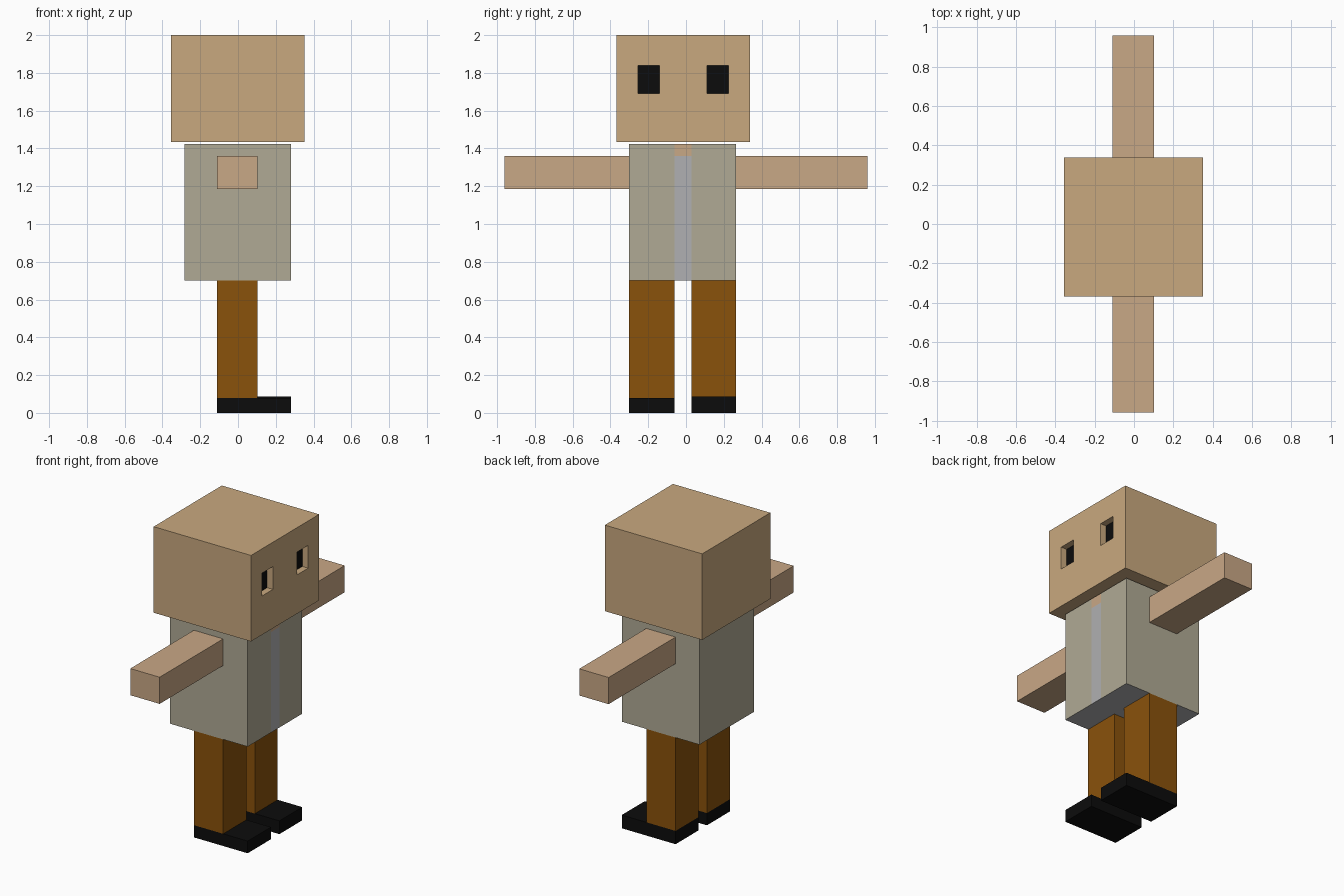
import bpy, bmesh
from mathutils import Vector

if "Cube" in bpy.data.objects:
    bpy.data.objects.remove(bpy.data.objects["Cube"])


def material(name, hex_rgb):
    def lin(v):
        v /= 255
        return v / 12.92 if v <= 0.04045 else ((v + 0.055) / 1.055) ** 2.4
    m = bpy.data.materials.new(name)
    m.diffuse_color = (*[lin(hex_rgb >> s & 255) for s in (16, 8, 0)], 1)
    m.use_nodes = True
    m.node_tree.nodes["Principled BSDF"].inputs["Base Color"].default_value = m.diffuse_color
    return m


SKIN = material("head_skin", 0xC9A97F)
ARM = material("arm_skin", 0xC9A886)
JACKET = material("jacket_cloth", 0xB0AA95)
SHIRT = material("shirt_cloth", 0xB0B0B2)
TROUSER = material("trouser_cloth", 0x8A520B)
BLACK = material("black", 0x0C0C0C)


def box(name, x, y, z, mats, y_cuts=(), z_cuts=(), edit=None):
    """Box from (min, max) ranges, optionally sliced and then edited."""
    bm = bmesh.new()
    bmesh.ops.create_cube(bm, size=1)
    for v in bm.verts:
        v.co = [r[0] + (c + 0.5) * (r[1] - r[0]) for r, c in zip((x, y, z), v.co)]
    for axis, cuts in ((1, y_cuts), (2, z_cuts)):
        for c in cuts:
            co, no = Vector(), Vector()
            co[axis], no[axis] = c, 1
            bmesh.ops.bisect_plane(bm, geom=bm.verts[:] + bm.edges[:] + bm.faces[:],
                                   plane_co=co, plane_no=no)
    bm.normal_update()
    if edit:
        edit(bm)
    bmesh.ops.recalc_face_normals(bm, faces=bm.faces)
    me = bpy.data.meshes.new(name)
    bm.to_mesh(me)
    bm.free()
    for m in mats:
        me.materials.append(m)
    ob = bpy.data.objects.new(name, me)
    bpy.context.collection.objects.link(ob)
    return ob


# Head with two sunken eyes on the +x face
EYES_Y, EYE_Z, EYE_DEPTH = ((-0.255, -0.14), (0.11, 0.225)), (1.69, 1.84), 0.042


def sink_eyes(bm):
    def is_eye(f):
        c = f.calc_center_median()
        return (f.normal.x > 0.9 and EYE_Z[0] < c.z < EYE_Z[1]
                and any(a < c.y < b for a, b in EYES_Y))
    for f in [f for f in bm.faces if is_eye(f)]:
        res = bmesh.ops.extrude_discrete_faces(bm, faces=[f])
        for floor in res["faces"]:
            floor.material_index = 1
            bmesh.ops.translate(bm, verts=floor.verts, vec=(-EYE_DEPTH, 0, 0))


box("head", (-0.355, 0.352), (-0.368, 0.339), (1.435, 2.0), [SKIN, BLACK],
    [c for e in EYES_Y for c in e], EYE_Z, sink_eyes)


# Torso: open jacket, shirt stripe and bare neckline on the +x face
def dress(bm):
    for f in bm.faces:
        c = f.calc_center_median()
        if abs(f.normal.z) > 0.9:
            f.material_index = 1
        elif f.normal.x > 0.9 and -0.06 < c.y < 0.028:
            f.material_index = 2 if c.z > 1.36 else 1


box("torso", (-0.284, 0.281), (-0.301, 0.265), (0.70, 1.424),
    [JACKET, SHIRT, ARM], (-0.06, 0.028), (1.36,), dress)

# Arms, legs and shoes on both sides
LIMB_X = (-0.11, 0.103)
for side, arm_y, leg_y, shoe_top in (("right", (-0.96, -0.301), (-0.301, -0.06), 0.08),
                                     ("left", (0.265, 0.96), (0.028, 0.265), 0.087)):
    box(side + "_arm", LIMB_X, arm_y, (1.185, 1.36), [ARM])
    box(side + "_leg", LIMB_X, leg_y, (shoe_top, 0.70), [TROUSER])
    box(side + "_shoe", (LIMB_X[0], 0.281), leg_y, (0, shoe_top), [BLACK])
